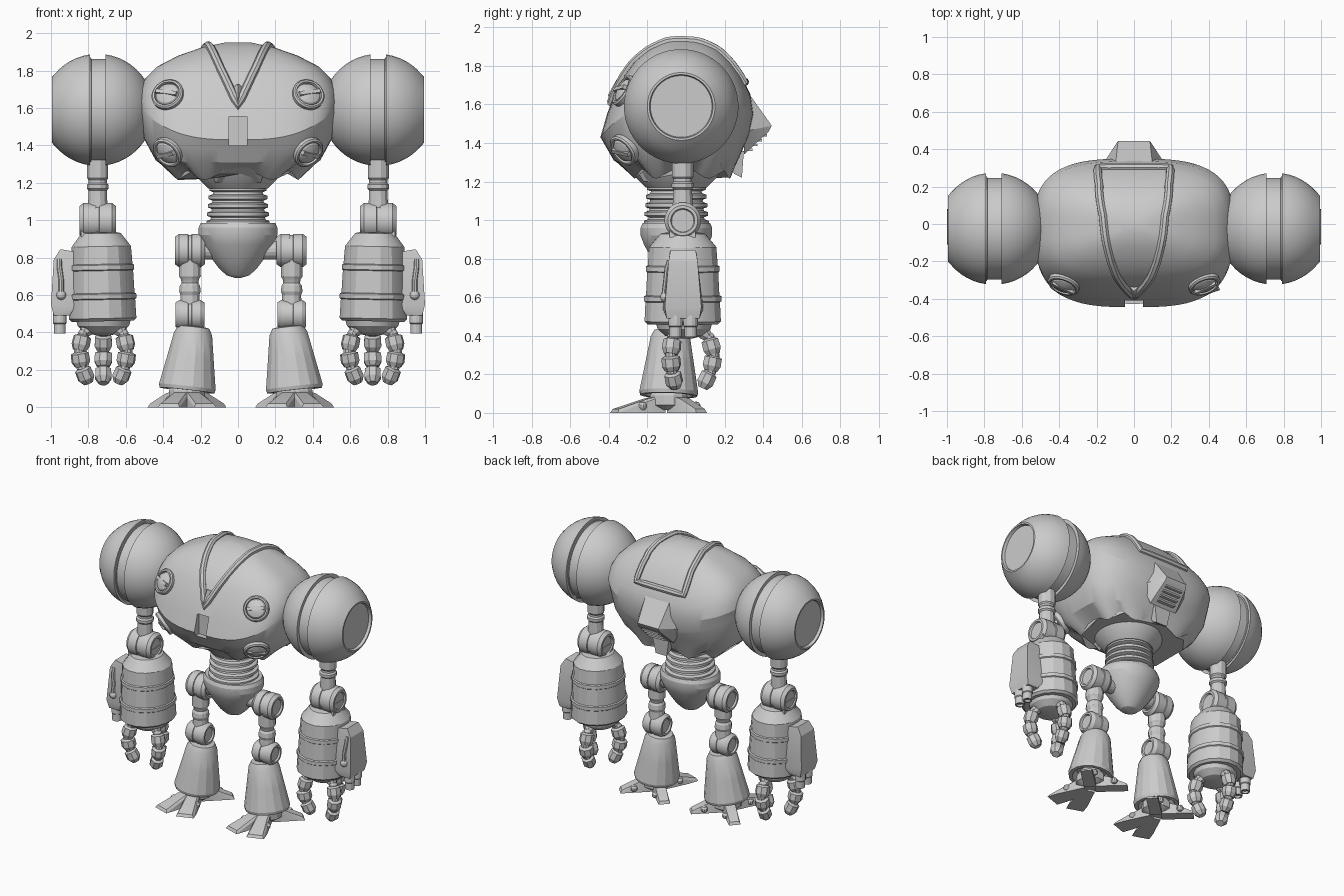
import bpy, bmesh, math
from mathutils import Vector, Matrix
from mathutils.bvhtree import BVHTree

if "Cube" in bpy.data.objects:
    bpy.data.objects.remove(bpy.data.objects["Cube"])

UP = Vector((0, 0, 1))

def finish(name, bm):
    bmesh.ops.recalc_face_normals(bm, faces=bm.faces)
    me = bpy.data.meshes.new(name)
    bm.to_mesh(me)
    bm.free()
    ob = bpy.data.objects.new(name, me)
    bpy.context.collection.objects.link(ob)
    return ob

def loft(name, rings):
    bm = bmesh.new()
    vs = [[bm.verts.new(p) for p in r] for r in rings]
    n = len(vs[0])
    for a, b in zip(vs, vs[1:]):
        for i in range(n):
            bm.faces.new((a[i], a[(i + 1) % n], b[(i + 1) % n], b[i]))
    bm.faces.new(vs[0])
    bm.faces.new(vs[-1])
    return finish(name, bm)

def frame(loc, axis):
    return Matrix.Translation(loc) @ UP.rotation_difference(Vector(axis)).to_matrix().to_4x4()

def lathe(name, prof, loc=(0, 0, 0), axis=(0, 0, 1), seg=24, sx=1, sy=1):
    m = frame(loc, axis)
    return loft(name, [[m @ Vector((r * sx * math.cos((i + .5) * math.tau / seg),
                                    r * sy * math.sin((i + .5) * math.tau / seg), h))
                        for i in range(seg)] for r, h in prof])

def hull(name, pts, m=Matrix()):
    bm = bmesh.new()
    for p in pts:
        bm.verts.new(m @ Vector(p))
    bmesh.ops.convex_hull(bm, input=bm.verts)
    bmesh.ops.dissolve_limit(bm, angle_limit=.02, verts=bm.verts, edges=bm.edges)
    return finish(name, bm)

def box(name, lo, hi, m=Matrix()):
    return hull(name, [(x, y, z) for x in (lo[0], hi[0]) for y in (lo[1], hi[1]) for z in (lo[2], hi[2])], m)

def ball(name, loc, r, seg=16):
    k = seg // 2
    lathe(name, [(max(r * math.sin(math.pi * i / k), .001), -r * math.cos(math.pi * i / k)) for i in range(k + 1)], loc, seg=seg)

def joint(name, loc, r, w):
    # chunky round hinge lying along x, with a thin groove and dished ends
    half = [(.6 * r, w - .012), (.66 * r, w), (.82 * r, w), (r, w - .022), (r, .01), (.94 * r, .008)]
    lathe(name, half + [(a, -b) for a, b in reversed(half)], loc, (1, 0, 0), 28)

def tube(name, pts, r, cyclic=False):
    cu = bpy.data.curves.new(name, 'CURVE')
    cu.dimensions = '3D'
    cu.bevel_depth, cu.bevel_resolution, cu.use_fill_caps = r, 2, True
    sp = cu.splines.new('POLY')
    sp.points.add(len(pts) - 1)
    for p, q in zip(sp.points, pts):
        p.co = (*q, 1)
    sp.use_cyclic_u = cyclic
    ob = bpy.data.objects.new(name, cu)
    bpy.context.collection.objects.link(ob)
    bpy.ops.object.select_all(action='DESELECT')
    ob.select_set(True)
    bpy.context.view_layer.objects.active = ob
    bpy.ops.object.convert(target='MESH')

# torso shell: z, half width, front y, back y, lift of the ring at the sides
SECTIONS = [(1.24, .34, -.28, .24, 0), (1.31, .44, -.375, .27, .01), (1.38, .505, -.415, .30, .06),
            (1.43, .53, -.445, .325, .17), (1.445, .53, -.44, .33, .17), (1.55, .535, -.41, .35, .10),
            (1.65, .525, -.37, .335, .05), (1.75, .495, -.32, .285, .01), (1.82, .435, -.27, .235, 0),
            (1.88, .32, -.20, .18, 0), (1.925, .19, -.12, .11, 0), (1.95, .07, -.05, .03, 0)]
rings = []
for k, (z, hx, yf, yb, lift) in enumerate(SECTIONS):
    ring = []
    for i in range(64):
        c, s = math.cos(i * math.tau / 64), math.sin(i * math.tau / 64)
        x = hx * math.copysign(abs(c) ** .66, c)
        d = yb + .02 if s > 0 else -yf - .02
        y = -.02 + d * math.copysign(abs(s) ** .66, s)
        jag = .025 * math.cos(i * math.tau / 8) if k == 0 else 0
        ring.append((x, y, z + lift * abs(x / hx) ** 3 + jag))
    rings.append(ring)
torso = loft("torso_shell", rings)
bm = bmesh.new()
bm.from_mesh(torso.data)
tree = BVHTree.FromBMesh(bm)
bm.free()

# notch in the front lip
cutter = box("notch_cutter", (-.047, -.6, 1.40), (.047, -.39, 1.555))
mod = torso.modifiers.new("notch", 'BOOLEAN')
mod.object, mod.operation, mod.solver = cutter, 'DIFFERENCE', 'EXACT'
bpy.context.view_layer.objects.active = torso
bpy.ops.object.modifier_apply(modifier="notch")
bpy.data.objects.remove(cutter)

# raised V ridge over the top of the torso, closed at the back
half = [(0, -.38, 1.61), (.09, -.27, 1.8), (.15, -.1, 1.93), (.175, .05, 1.95), (.185, .2, 1.85), (.18, .28, 1.70)]
loop = [Vector(p) for p in half] + [Vector((-x, y, z)) for x, y, z in reversed(half[1:])]
centre, path = Vector((0, 0, 1.5)), []
for a, b in zip(loop, loop[1:] + loop[:1]):
    for j in range(6):
        d = (a.lerp(b, j / 6) - centre).normalized()
        path.append(tree.ray_cast(centre, d)[0] + d * .002)
tube("top_ridge", path, .023, True)
hull("ridge_tip", [(-.04, -.32, 1.70), (.04, -.32, 1.70), (0, -.36, 1.73), (0, -.405, 1.65), (0, -.385, 1.58), (0, -.33, 1.6)])

# slotted round bolts on the front
for s in (-1, 1):
    for z in (1.67, 1.365):
        p, n, _, _ = tree.ray_cast(Vector((s * .375, -2, z)), Vector((0, 1, 0)))
        lathe("bolt", [(.085, -.05), (.088, .012), (.08, .02), (.07, .02), (.067, .004), (.058, .018), (.03, .03), (.005, .033)], p, n, 28)
        box("bolt_slot", (-.06, -.011, 0), (.06, .011, .036), frame(p, n) @ Matrix.Rotation(s * .5, 4, 'Z'))

# back exhaust wedge with slats, and the tail below it
hull("back_wedge", [(s * x, y, z) for s in (-1, 1) for x, y, z in
     ((.10, .31, 1.68), (.085, .445, 1.49), (.09, .43, 1.46), (.11, .30, 1.34), (.18, .30, 1.46))])
for i in range(4):
    box("wedge_slat", (-.07, -.02, -.006), (.07, .01, .006), Matrix.Translation((0, .41 - i * .025, 1.44 - i * .025)))
hull("tail_fin", [(s * x, y, z) for s in (-1, 1) for x, y, z in ((.07, .2, 1.36), (.07, .3, 1.36), (.045, .29, 1.22), (.045, .25, 1.24))])
# chin above the waist
hull("chin", [(s * x, y, z) for s in (-1, 1) for x, y, z in ((.16, -.28, 1.30), (.05, -.35, 1.31), (.12, -.22, 1.2), (.15, -.1, 1.2))])

# waist: collar, ribbed column, pelvis
W = (0, -.05, 0)
lathe("waist_collar", [(.24, 1.27), (.21, 1.22), (.16, 1.17), (.1, 1.17)], W, seg=32)
ribs = []
for i in range(5):
    z = .97 + i * .045
    r = .17 - .004 * i
    ribs += [(r - .022, z), (r, z + .008), (r, z + .026), (r - .022, z + .034)]
lathe("waist_ribs", ribs, W, seg=32)
lathe("pelvis", [(.15, .985), (.2, .985), (.212, .96), (.212, .92), (.19, .87), (.145, .80), (.1, .74), (.06, .705), (.01, .69)], W, seg=32, sy=.88)

for s in (-1, 1):
    # shoulder globe: two caps either side of a sunken band
    prof, R = [], .30
    for a in range(8, 79, 7):
        prof.append((R * math.cos(math.radians(a)), R * math.sin(math.radians(a))))
    outer = [q for q in prof if q[1] < .24] + [(.176, .245), (.165, .245), (.160, .225)]
    half_in = [(r, -h) for r, h in reversed(prof)]
    lathe("shoulder", half_in + [(.272, -.042), (.272, .034), (.28, .036), (.28, .041)] + outer, (s * .75, -.025, 1.59), (s, 0, 0), 48)

    # upper arm links and elbow
    A = s * .75
    lathe("upper_arm", [(.058, 1.34), (.058, 1.225), (.05, 1.215), (.05, 1.2), (.06, 1.19), (.06, 1.17), (.05, 1.16), (.055, 1.06)],
          (A, -.017, 0), seg=12)
    joint("elbow", (A, -.017, .998), .095, .098)
    box("elbow_base", (A - .09, -.085, .91), (A + .09, .05, .99))

    # forearm drum with two bands
    F = s * .72
    lathe("forearm", [(.09, .935), (.118, .93), (.178, .86), (.185, .765), (.194, .76), (.195, .735), (.188, .73), (.194, .61),
                      (.204, .605), (.204, .58), (.197, .575), (.202, .475), (.185, .46), (.13, .46)],
          (F - s * .006, -.017, 0), (s * .02, 0, 1), 16, sx=.91)
    lathe("palm", [(.15, .47), (.14, .435), (.1, .40), (.04, .385)], (F, -.01, 0), seg=16)

    # side pod with handle and two barrels
    hull("side_pod", [(s * x, y, z) for x, y, z in (
        (.86, -.085, .83), (.86, .055, .83), (.95, -.08, .845), (.95, .05, .845), (.985, -.09, .79), (.985, .06, .79),
        (1.0, -.11, .55), (1.0, .08, .55), (.985, -.1, .49), (.985, .07, .49), (.87, -.12, .54), (.87, .09, .54), (.9, -.1, .49), (.9, .07, .49))])
    tube("pod_handle", [(s * .955, -.085, .79), (s * .955, -.098, .75), (s * .945, -.105, .68), (s * .945, -.115, .60)], .014)
    ball("pod_button", (s * .945, -.108, .60), .026)
    for y in (-.055, .024):
        lathe("pod_barrel", [(.03, .55), (.037, .53), (.037, .45), (.032, .445), (.032, .395), (.022, .395), (.02, .41)], (s * .953, y, 0), seg=14)

    # three curled fingers
    for d in ((.92, -.5), (-.92, -.5), (0, 1.1)):
        pts = [Vector((F + d[0] * r, -.01 + d[1] * r, z)) for r, z in ((.06, .45), (.118, .39), (.14, .30), (.125, .215), (.085, .125))]
        for k, (a, b) in enumerate(zip(pts, pts[1:])):
            L, w = (b - a).length, (.036, .048, .049, .045)[k]
            lathe("finger_segment", [(w * .6, .004), (w, .15 * L), (w * 1.04, .65 * L), (w * (.75 if k < 3 else .6), L - .004)], a, b - a, 8)
            ball("finger_joint", b if k < 3 else a, .03, 10)

    # leg: hip, thigh links, knee
    O = .015
    H = s * .272 + O
    lathe("hip_axle", [(.05, .0), (.05, .16)], (s * .1 + O, -.06, .84), (s, 0, 0), 16)
    joint("hip_joint", (H, -.06, .838), .09, .08)
    lathe("thigh", [(.058, .80), (.06, .70), (.05, .685), (.046, .665), (.056, .65), (.06, .62), (.052, .60), (.058, .50)], (H, -.07, 0), seg=12)
    joint("knee_joint", (H, -.075, .495), .08, .077)

    # flared shin leaning outward
    Fx = s * .288 + O
    lathe("shin", [(.06, .345), (.085, .34), (.104, .305), (.128, .17), (.155, .02), (.15, 0), (.125, .0), (.1, .05)],
          (Fx, -.09, .09), (-s * .11, .03, 1), 16)
    lathe("ankle", [(.05, .16), (.1, .09), (.1, .04), (.06, .015)], (Fx, -.09, 0), seg=12)

    # foot: two broad front toes side by side, two short rear toes
    for ang, L, w in ((-19, .30, .062), (19, .30, .062), (133, .25, .04), (-133, .25, .04)):
        m = Matrix.Translation((Fx, -.09, 0)) @ Matrix.Rotation(math.radians(ang), 4, 'Z')
        hull("toe", [(t * x, y, z) for t in (-1, 1) for x, y, z in
                     ((.04, -.03, 0), (.04, -.04, .09), (.035, -.12, .075), (w, -L, 0), (w * .8, -L + .01, .02), (w, -L + .08, 0))], m)
        ball("toe_knuckle", m @ Vector((math.copysign(.045, ang), -.16, .035)), .024, 10)

# smooth curved parts, keep edges crisp
bpy.ops.object.select_all(action='SELECT')
bpy.context.view_layer.objects.active = torso
bpy.ops.object.shade_smooth_by_angle(angle=math.radians(22))
